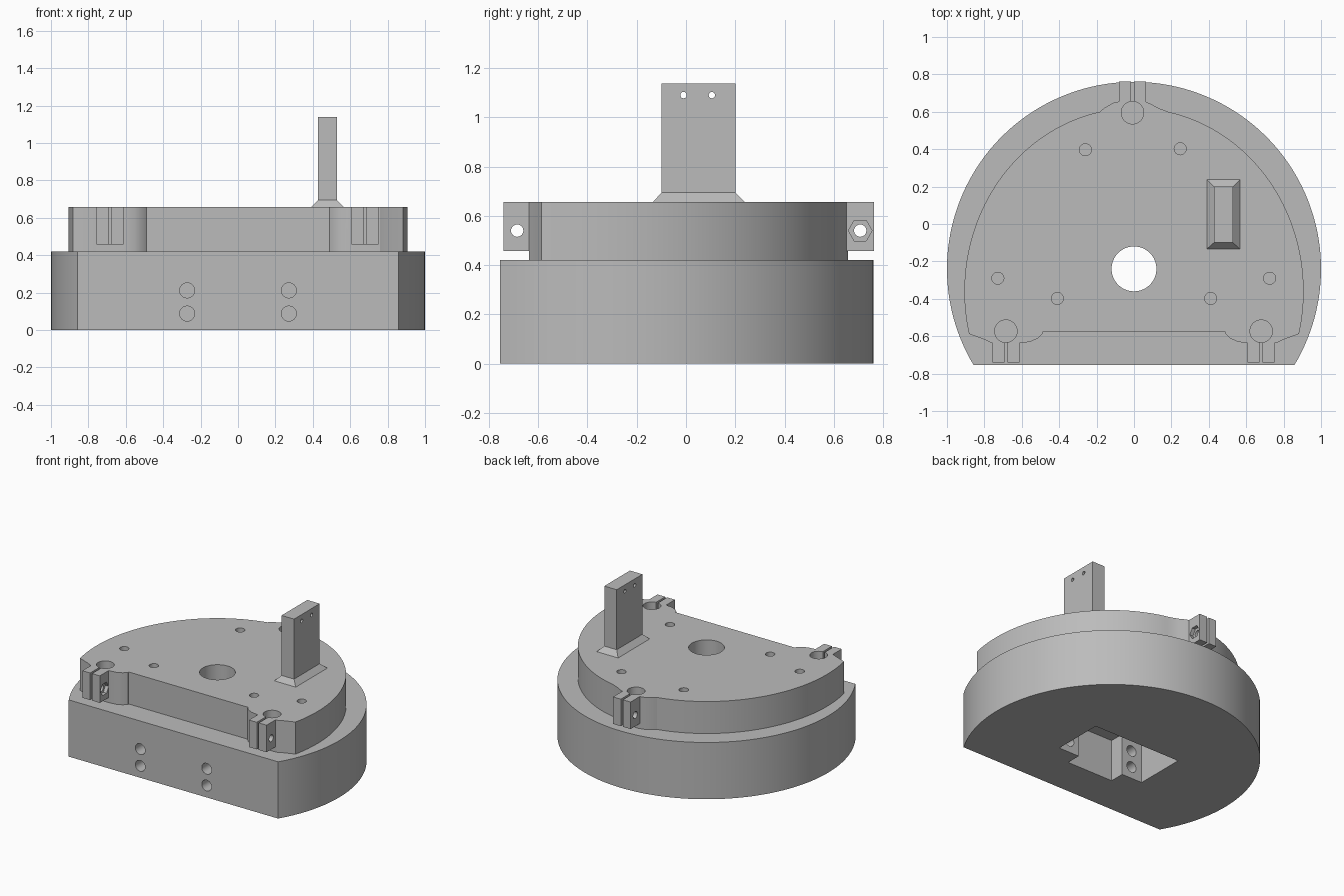
import bpy, bmesh, math
from mathutils import Matrix

cube = bpy.data.objects.get("Cube")
if cube:
    bpy.data.objects.remove(cube, do_unlink=True)

grey = bpy.data.materials.new("plain grey")
grey.use_nodes = True
GREY = (0.5, 0.5, 0.5, 1)
grey.diffuse_color = GREY
grey.node_tree.nodes["Principled BSDF"].inputs["Base Color"].default_value = GREY


def add(name, bm):
    bmesh.ops.recalc_face_normals(bm, faces=bm.faces)
    mesh = bpy.data.meshes.new(name)
    bm.to_mesh(mesh)
    bm.free()
    mesh.materials.append(grey)
    ob = bpy.data.objects.new(name, mesh)
    bpy.context.collection.objects.link(ob)
    return ob


def prism(name, points, z0, z1):
    bm = bmesh.new()
    face = bm.faces.new([bm.verts.new((x, y, z0)) for x, y in points])
    top = bmesh.ops.extrude_face_region(bm, geom=[face])["geom"]
    for v in top:
        if isinstance(v, bmesh.types.BMVert):
            v.co.z = z1
    return add(name, bm)


def box(name, x0, x1, y0, y1, z0, z1):
    return prism(name, [(x0, y0), (x1, y0), (x1, y1), (x0, y1)], z0, z1)


def rod(name, centre, radius, length, axis="Z", sides=40):
    turn = {"X": Matrix.Rotation(math.pi / 2, 4, "Y"),
            "Y": Matrix.Rotation(math.pi / 2, 4, "X"), "Z": Matrix()}[axis]
    bm = bmesh.new()
    bmesh.ops.create_cone(bm, cap_ends=True, segments=sides, radius1=radius,
                          radius2=radius, depth=length,
                          matrix=Matrix.Translation(centre) @ turn)
    return add(name, bm)


def combine(target, tool, operation="DIFFERENCE"):
    mod = target.modifiers.new("combine", "BOOLEAN")
    mod.operation, mod.solver, mod.object = operation, "EXACT", tool
    bpy.context.view_layer.objects.active = target
    bpy.ops.object.modifier_apply(modifier=mod.name)
    bpy.data.objects.remove(tool, do_unlink=True)


def arc(cx, cy, rx, ry, a0, a1, n):
    return [(cx + rx * math.cos(a0 + (a1 - a0) * i / n),
             cy + ry * math.sin(a0 + (a1 - a0) * i / n)) for i in range(n + 1)]


MID = -0.24      # centre of the round base
STEP, TOP, TAB = 0.42, 0.657, 0.457

# Lower base: a disc with one flat side
cut = math.asin(-0.515)
base = prism("lower_base", arc(0, MID, 1, 1, cut, math.pi - cut, 110), 0, STEP)

# Underside pocket with a narrower bay toward the front
combine(base, prism("pocket", [(-0.36, 0.03), (-0.36, -0.35), (-0.19, -0.35),
                               (-0.19, -0.46), (0.19, -0.46), (0.19, -0.35),
                               (0.36, -0.35), (0.36, 0.03)], -0.1, 0.31))
combine(base, rod("bore", (0, MID, 0.4), 0.12, 0.4, sides=64))
for x in (-0.272, 0.272):
    for z in (0.088, 0.212):
        combine(base, rod("screw_hole", (x, -0.55, z), 0.04, 0.5, "Y"))

# Upper deck: rounded back, clamp shoulders and recessed front
t = math.asin(-0.232)
right = [(0.49, -0.578), (0.49, -0.587), (0.515, -0.612), (0.555, -0.63),
         (0.61, -0.637), (0.76, -0.637), (0.8, -0.618)]
back = [(0.13, 0.62), (0.085, 0.645), (0.05, 0.657),
        (-0.07, 0.657), (-0.11, 0.648), (-0.16, 0.62)]
a = math.acos(0.2)
outline = (right + arc(0, -0.36, 0.907, 0.98, t, a, 40) + back
           + arc(0, -0.36, 0.907, 0.98, math.pi - a, math.pi - t, 40)
           + [(-x, y) for x, y in reversed(right)])
deck = prism("upper_deck", outline, STEP, TOP)

# Split clamps: tabs, post socket, slot, cross bolt and hexagonal nut seat
# (x centre, socket y, outward direction, side of the nut seat)
for x, y, out, nut in ((-0.685, -0.573, -1, 1), (0.68, -0.573, -1, -1),
                       (-0.008, 0.595, 1, 1)):
    edge, tip = y + out * 0.05, y + out * 0.167
    y0, y1 = min(edge, tip), max(edge, tip)
    combine(deck, box("tabs", x - 0.072, x + 0.072, y0, y1, TAB, TOP), "UNION")
    combine(deck, rod("socket", (x, y, TAB + 0.2), 0.06, 0.4))
    s0, s1 = min(y, tip + out * 0.1), max(y, tip + out * 0.1)
    combine(deck, box("slot", x - 0.008, x + 0.008, s0, s1, TAB, 0.8))
    bolt_y = y + out * 0.112
    combine(deck, rod("bolt", (x, bolt_y, 0.54), 0.025, 0.3, "X", 24))
    combine(deck, rod("nut", (x + nut * 0.1, bolt_y, 0.54), 0.048, 0.11, "X", 6))

# Bore and small mounting holes
combine(deck, rod("bore", (0, MID, 0.5), 0.12, 0.6, sides=64))
for x, y in ((-0.26, 0.397), (0.247, 0.402), (-0.728, -0.29), (0.725, -0.29),
             (-0.41, -0.398), (0.41, -0.398)):
    combine(deck, rod("mount_hole", (x, y, 0.65), 0.032, 0.4, sides=24))

# Upright plate with two pin holes
plate = box("upright_plate", 0.427, 0.529, -0.1, 0.2, TOP, 1.138)
for y in (-0.01, 0.105):
    combine(plate, rod("pin_hole", (0.478, y, 1.09), 0.013, 0.3, "X", 24))

# Sloped foot around the plate
foot = box("plate_foot", 0.39, 0.566, -0.133, 0.237, TOP, 0.694)
for v in foot.data.vertices:
    if v.co.z > 0.68:
        v.co.x += 0.037 if v.co.x < 0.478 else -0.037
        v.co.y += 0.033 if v.co.y < 0 else -0.037

# Smooth the curved walls, keep the edges crisp
bpy.ops.object.select_all(action="DESELECT")
for ob in (base, deck):
    ob.select_set(True)
bpy.context.view_layer.objects.active = base
bpy.ops.object.shade_smooth_by_angle(angle=math.radians(25))
